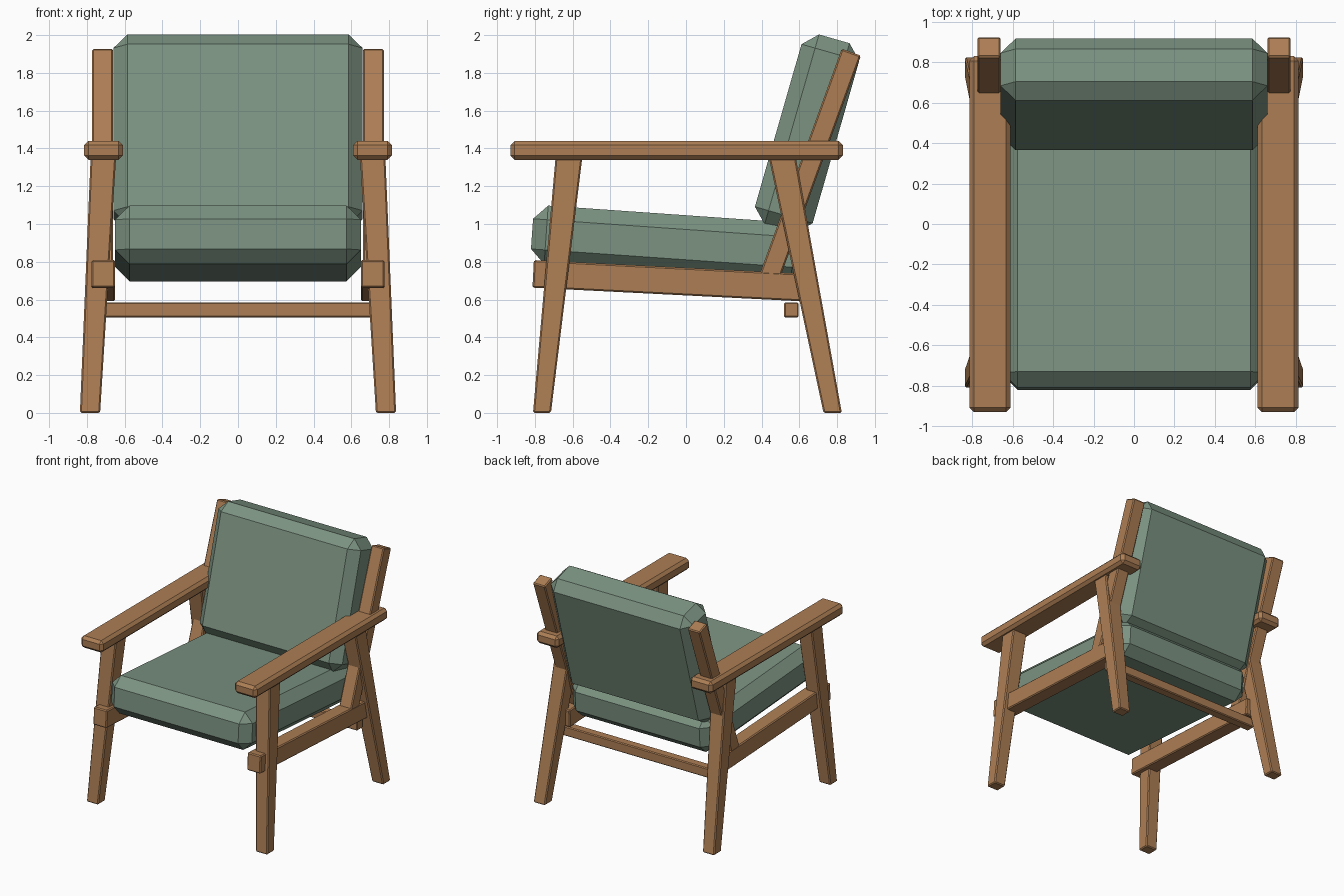
import bpy
from math import radians

if "Cube" in bpy.data.objects:
    bpy.data.objects.remove(bpy.data.objects["Cube"])


def material(name, rgb):
    m = bpy.data.materials.new(name)
    m.diffuse_color = (*rgb, 1)
    m.use_nodes = True
    m.node_tree.nodes["Principled BSDF"].inputs["Base Color"].default_value = m.diffuse_color
    return m


WOOD = material("wood", (0.42, 0.21, 0.09))
FABRIC = material("fabric", (0.20, 0.29, 0.22))


def prism(name, low, high, bevel, mat, loc=(0, 0, 0), tilt=0):
    """Six-sided block between two rectangles, each (x0, x1, y0, y1, z)."""
    verts = []
    for x0, x1, y0, y1, z in (low, high):
        verts += [(x0, y0, z), (x1, y0, z), (x1, y1, z), (x0, y1, z)]
    faces = [(3, 2, 1, 0), (4, 5, 6, 7)]
    faces += [(i, (i + 1) % 4, (i + 1) % 4 + 4, i + 4) for i in range(4)]
    mesh = bpy.data.meshes.new(name)
    mesh.from_pydata(verts, [], faces)
    mesh.materials.append(mat)
    ob = bpy.data.objects.new(name, mesh)
    bpy.context.collection.objects.link(ob)
    ob.location = loc
    ob.rotation_euler.x = radians(tilt)
    mod = ob.modifiers.new("chamfer", "BEVEL")
    mod.width = bevel
    mod.segments = 1
    mod.limit_method = "ANGLE"
    return ob


def box(name, size, loc, bevel, mat, tilt=0):
    x, y, z = (s / 2 for s in size)
    return prism(name, (-x, x, -y, y, -z), (-x, x, -y, y, z), bevel, mat, loc, tilt)


def leg(name, side, low_y, high_y):
    """Tapered leg splayed outward, its top sunk into the armrest."""
    xs = [sorted((side * a, side * b)) for a, b in ((0.73, 0.837), (0.645, 0.78))]
    return prism(name, (*xs[0], *low_y, 0), (*xs[1], *high_y, 1.36), 0.008, WOOD)


for side, label in ((-1, "left"), (1, "right")):
    # legs
    leg(f"front_leg_{label}", side, (-0.81, -0.715), (-0.69, -0.548))
    leg(f"back_leg_{label}", side, (0.728, 0.825), (0.437, 0.58))
    # armrest
    box(f"armrest_{label}", (0.205, 1.76, 0.10), (side * 0.712, -0.05, 1.39), 0.023, WOOD)
    # sloping seat rail
    box(f"seat_rail_{label}", (0.125, 1.42, 0.146), (side * 0.7125, -0.10, 0.70), 0.008, WOOD, -2.9)
    # leaning back post
    box(f"back_post_{label}", (0.113, 0.108, 1.27), (side * 0.717, 0.658, 1.313), 0.008, WOOD, -20)

# rear crossbar
box("rear_crossbar", (1.48, 0.077, 0.08), (0, 0.558, 0.545), 0.007, WOOD)

# cushions
box("seat_cushion", (1.30, 1.46, 0.31), (0, -0.087, 0.897), 0.075, FABRIC, -4)
box("back_cushion", (1.32, 0.318, 1.045), (0, 0.641, 1.478), 0.075, FABRIC, -16)
